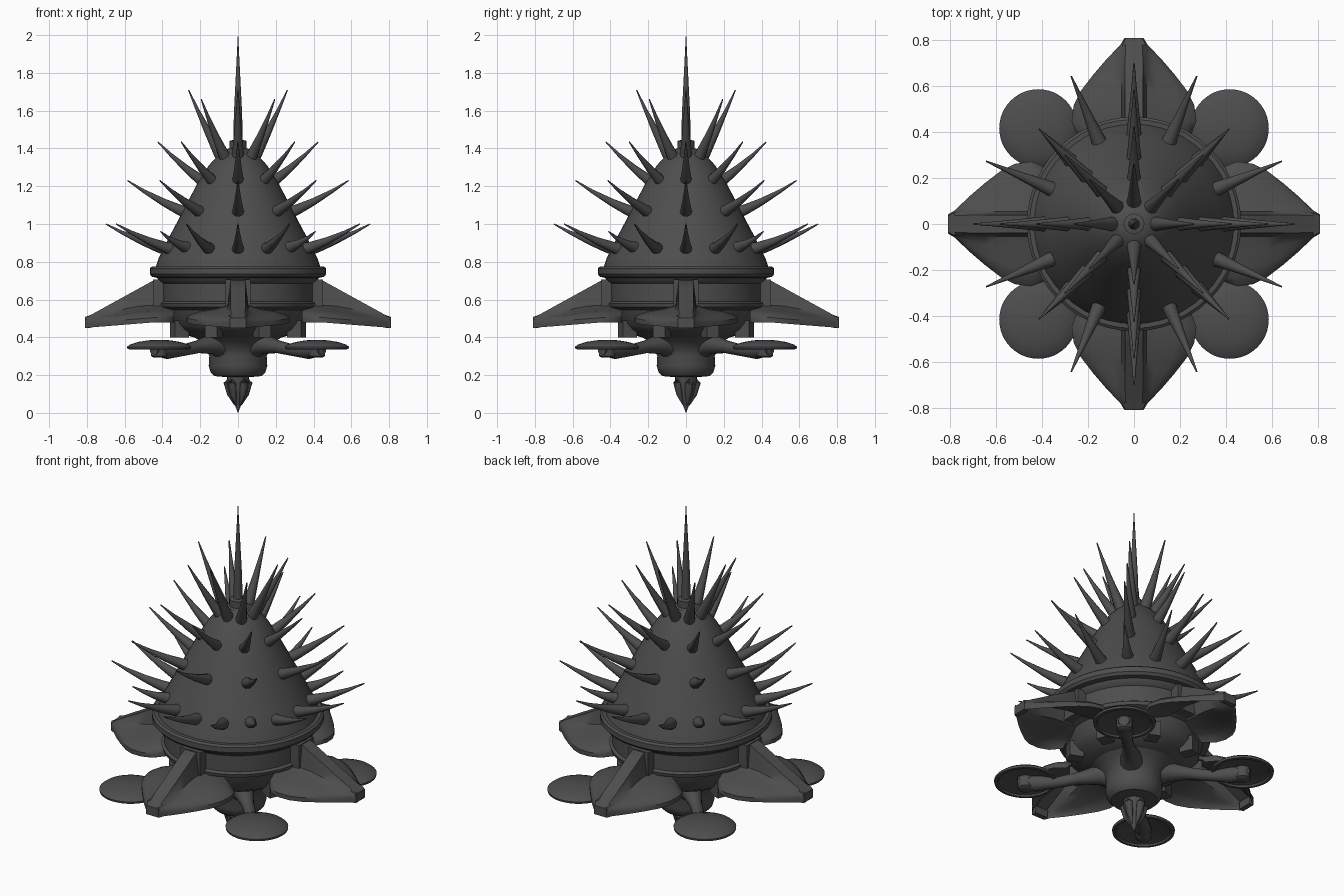
import bpy, bmesh, math
from mathutils import Vector, Matrix

cube = bpy.data.objects.get("Cube")
if cube:
    bpy.data.objects.remove(cube, do_unlink=True)

iron = bpy.data.materials.new("dark_iron")
iron.use_nodes = True
COLOUR = (0.075, 0.075, 0.075, 1)
iron.diffuse_color = COLOUR
iron.node_tree.nodes["Principled BSDF"].inputs["Base Color"].default_value = COLOUR


def finish(name, bm, angle=35):
    bmesh.ops.recalc_face_normals(bm, faces=bm.faces)
    mesh = bpy.data.meshes.new(name)
    bm.to_mesh(mesh)
    bm.free()
    mesh.materials.append(iron)
    ob = bpy.data.objects.new(name, mesh)
    bpy.context.collection.objects.link(ob)
    bpy.ops.object.select_all(action='DESELECT')
    ob.select_set(True)
    bpy.context.view_layer.objects.active = ob
    bpy.ops.object.shade_smooth_by_angle(angle=math.radians(angle))


def skin(bm, rings):
    """Bridge closed rings of vertices and cap both ends."""
    for a, b in zip(rings, rings[1:]):
        n = len(a)
        for i in range(n):
            bm.faces.new((a[i], a[(i + 1) % n], b[(i + 1) % n], b[i]))
    bm.faces.new(rings[0])
    bm.faces.new(rings[-1])


def lathe(bm, profile, centre=(0, 0), sides=48):
    rings = []
    for r, z in profile:
        rings.append([bm.verts.new((centre[0] + r * math.cos(k * math.tau / sides),
                                    centre[1] + r * math.sin(k * math.tau / sides), z))
                      for k in range(sides)])
    skin(bm, rings)


def tube(bm, points, radii, sides=10):
    pts = [Vector(p) for p in points]
    rings = []
    for i, (p, r) in enumerate(zip(pts, radii)):
        d = pts[min(i + 1, len(pts) - 1)] - pts[max(i - 1, 0)]
        q = d.to_track_quat('Z', 'Y')
        rings.append([bm.verts.new(p + q @ Vector((r * math.cos(k * math.tau / sides),
                                                   r * math.sin(k * math.tau / sides), 0)))
                      for k in range(sides)])
    skin(bm, rings)


def polar(r, deg, z):
    a = math.radians(deg)
    return (r * math.cos(a), r * math.sin(a), z)


def turned(name, profile):
    bm = bmesh.new()
    lathe(bm, profile)
    finish(name, bm)


# Main body
turned("dome", [(0.44, 0.76), (0.42, 0.82), (0.37, 0.92), (0.317, 1.02), (0.265, 1.12),
                (0.212, 1.22), (0.155, 1.31), (0.10, 1.37), (0.05, 1.40)])
turned("dome_rim", [(0.43, 0.715), (0.455, 0.72), (0.467, 0.735), (0.467, 0.765),
                    (0.455, 0.775), (0.42, 0.775)])
turned("drum", [(0.43, 0.72), (0.42, 0.70), (0.40, 0.685), (0.40, 0.59), (0.415, 0.58),
                (0.41, 0.56), (0.37, 0.545), (0.35, 0.47), (0.32, 0.44), (0.27, 0.41),
                (0.20, 0.39)])
turned("lower_hub", [(0.26, 0.42), (0.20, 0.38), (0.165, 0.34), (0.152, 0.30),
                     (0.155, 0.25), (0.145, 0.215), (0.125, 0.195), (0.07, 0.19)])
turned("cap", [(0.06, 1.36), (0.06, 1.395), (0.045, 1.40), (0.045, 1.44), (0.025, 1.445)])
turned("top_spike", [(0.025, 1.42), (0.022, 1.58), (0.015, 1.72), (0.006, 1.90), (0.001, 2.0)])

# Tail point with folded leaves around it
bm = bmesh.new()
lathe(bm, [(0.06, 0.21), (0.058, 0.16), (0.035, 0.08), (0.012, 0.03), (0.001, 0.0)], sides=16)
for k in range(5):
    a = k * 72 + 18
    tube(bm, [polar(0.045, a, 0.21), polar(0.055, a, 0.16), polar(0.042, a, 0.10),
              polar(0.018, a, 0.04)], [0.024, 0.024, 0.018, 0.002])
finish("tail_point", bm)

# Rows of spikes: base radius, base height, tip radius, tip height, angles
straight = [k * 90 for k in range(4)]
diagonal = [a + 45 for a in straight]
between = [a + o for a in straight for o in (23, 67)]
rows = [("first", 0.36, 0.86, 0.70, 1.00, straight + between),
        ("first_diagonal", 0.36, 0.87, 0.58, 0.96, diagonal),
        ("second", 0.25, 1.05, 0.585, 1.23, straight + diagonal),
        ("third", 0.15, 1.20, 0.425, 1.435, straight + diagonal),
        ("fourth", 0.075, 1.33, 0.262, 1.71, straight),
        ("fourth_diagonal", 0.075, 1.32, 0.275, 1.66, diagonal)]
for label, r0, z0, r1, z1, angles in rows:
    bm = bmesh.new()
    for a in angles:
        path, radii = [], []
        for t in (0, 0.2, 0.45, 0.75, 1):
            bend = 0.05 * t * (1 - t)
            path.append(polar(r0 + (r1 - r0) * t, a, z0 + (z1 - z0) * t - bend))
            radii.append(0.033 * (1 - t) ** 1.1 + 0.003)
        tube(bm, path, radii)
    finish(label + "_spike_row", bm, 50)

# Four flared fins: a raised spine with wings sweeping out to a thick edge
outline = [(0.34, 0.19), (0.39, 0.25), (0.45, 0.272), (0.52, 0.262), (0.58, 0.232),
           (0.65, 0.178), (0.72, 0.118), (0.78, 0.06), (0.81, 0.042)]


def fin_section(r, half):
    spine = min(0.70, 0.70 - (r - 0.45) * 0.55)
    edge = 0.475 + 0.08 * (0.81 - max(r, 0.45))
    wing = min(0.56 - max(0, r - 0.5) * 0.2, spine)
    c = min(0.055, half * 0.85)
    side = [(0, spine), (c * 0.7, spine), (c, wing + 0.01)]
    for f, h in ((0.3, 0.85), (0.65, 0.65), (0.88, 0.35), (1, 0)):
        side.append((c + (half - c) * f, edge + (wing - edge) * h))
    return [(-w, z) for w, z in reversed(side[1:])] + side


def fin(name, turn):
    bm = bmesh.new()
    grid = [[bm.verts.new((r, w, z)) for w, z in fin_section(r, half)] for r, half in outline]
    for a, b in zip(grid, grid[1:]):
        for i in range(len(a) - 1):
            bm.faces.new((a[i], b[i], b[i + 1], a[i + 1]))
    # thicken by a copied underside
    top = list(bm.faces)
    rim = [e for e in bm.edges if e.is_boundary]
    copy = bmesh.ops.duplicate(bm, geom=top + list(bm.verts) + list(bm.edges))
    twin = copy["vert_map"]
    for v in [v for v in copy["geom"] if isinstance(v, bmesh.types.BMVert)]:
        v.co.z -= 0.025
    for e in rim:
        a, b = e.verts
        bm.faces.new((a, b, twin[b], twin[a]))
    # bumper at the outer tip
    bmesh.ops.create_cube(bm, size=1, matrix=Matrix.Translation((0.795, 0, 0.475))
                          @ Matrix.Diagonal((0.03, 0.084, 0.05, 1)))
    # upper root of the spine against the drum
    bmesh.ops.create_cube(bm, size=1, matrix=Matrix.Translation((0.41, 0, 0.63))
                          @ Matrix.Diagonal((0.08, 0.13, 0.15, 1)))
    bmesh.ops.rotate(bm, verts=bm.verts, cent=(0, 0, 0),
                     matrix=Matrix.Rotation(math.radians(turn), 3, 'Z'))
    finish(name, bm, 40)


for label, turn in (("left", 0), ("back", 90), ("right", 180), ("front", 270)):
    fin(label + "_fin", turn)

# Four round pads, hollow beneath, on arms at the diagonals
for label, a in (("back_left", 45), ("back_right", 135), ("front_right", 225), ("front_left", 315)):
    x, y, _ = polar(0.59, a, 0)
    bm = bmesh.new()
    lathe(bm, [(0.02, 0.362), (0.10, 0.357), (0.145, 0.346), (0.152, 0.336), (0.168, 0.338),
               (0.17, 0.35), (0.155, 0.362), (0.11, 0.376), (0.06, 0.384), (0.01, 0.387)], (x, y))
    finish(label + "_pad", bm)
    bm = bmesh.new()
    tube(bm, [polar(0.10, a, 0.36), polar(0.19, a, 0.365), polar(0.30, a, 0.35),
              polar(0.42, a, 0.33), polar(0.53, a, 0.33), polar(0.63, a, 0.335)],
         [0.08, 0.055, 0.034, 0.03, 0.045, 0.03], 14)
    lathe(bm, [(0.03, 0.292), (0.042, 0.30), (0.045, 0.36)], (x, y), 16)
    finish(label + "_pad_arm", bm)

# Small brackets under the drum
bm = bmesh.new()
for k in range(8):
    place = (Matrix.Rotation(math.radians(22.5 + 45 * k), 4, 'Z')
             @ Matrix.Translation((0.335, 0, 0.445)) @ Matrix.Diagonal((0.08, 0.07, 0.09, 1)))
    bmesh.ops.create_cube(bm, size=1, matrix=place)
finish("under_brackets", bm)
